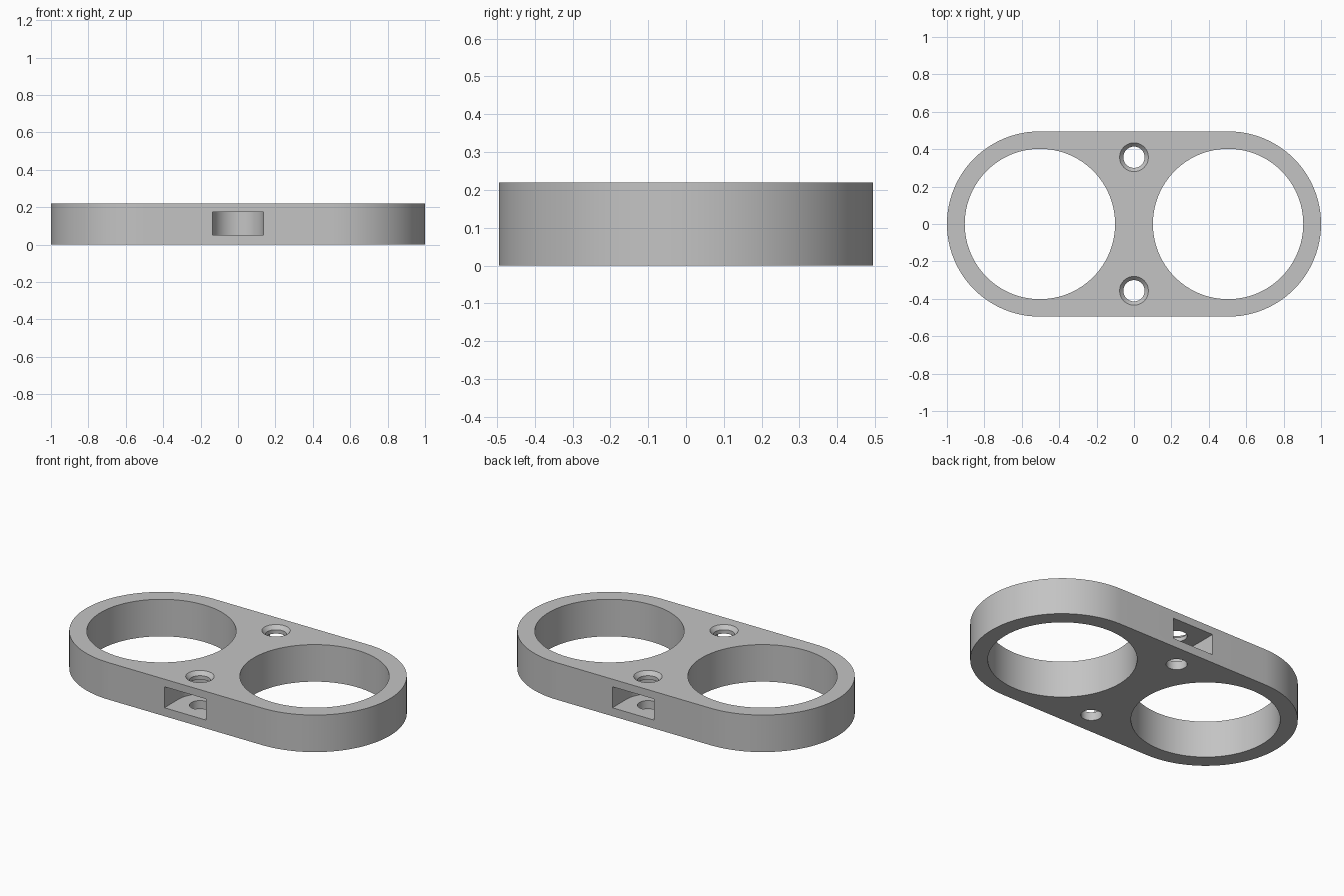
import bpy, bmesh, math

cube = bpy.data.objects.get("Cube")
if cube:
    bpy.data.objects.remove(cube, do_unlink=True)

HEIGHT = 0.22
END_R = 0.495
END_X = 1 - END_R
RING_R = 0.402
SCREW_Y = 0.357
SCREW_R = 0.057
SINK_R = 0.077
SLOT_R = 0.137

grey = bpy.data.materials.new("plain grey")
grey.use_nodes = True
colour = (0.55, 0.55, 0.55, 1)
grey.diffuse_color = colour
grey.node_tree.nodes["Principled BSDF"].inputs["Base Color"].default_value = colour


def arc(cx, cy, r, start, sweep, steps):
    """Points along an arc, angles in degrees."""
    return [(cx + r * math.cos(math.radians(start + sweep * i / steps)),
             cy + r * math.sin(math.radians(start + sweep * i / steps)))
            for i in range(steps + 1)]


def loft(name, sections):
    """Closed solid through (z, outline) sections with equal point counts."""
    bm = bmesh.new()
    rings = [[bm.verts.new((x, y, z)) for x, y in pts] for z, pts in sections]
    n = len(rings[0])
    for low, high in zip(rings, rings[1:]):
        for i in range(n):
            j = (i + 1) % n
            bm.faces.new((low[i], low[j], high[j], high[i]))
    bm.faces.new(rings[0][::-1])
    bm.faces.new(rings[-1])
    bmesh.ops.recalc_face_normals(bm, faces=bm.faces)
    mesh = bpy.data.meshes.new(name)
    bm.to_mesh(mesh)
    bm.free()
    mesh.materials.append(grey)
    obj = bpy.data.objects.new(name, mesh)
    bpy.context.collection.objects.link(obj)
    return obj


def circle(cx, cy, r, steps):
    return arc(cx, cy, r, 0, 360, steps)[:-1]


# Rounded plate
outline = arc(END_X, 0, END_R, -90, 180, 48) + arc(-END_X, 0, END_R, 90, 180, 48)
plate = loft("double_ring_plate", [(0, outline), (HEIGHT, outline)])

cutters = []
for side in (-1, 1):
    # Large ring opening
    ring = circle(side * 0.503, 0, RING_R, 96)
    cutters.append(loft("ring_cutter", [(-0.1, ring), (HEIGHT + 0.1, ring)]))

    # Round-ended slot entering from the long edge
    y = side * SCREW_Y
    slot = arc(0, y, SLOT_R, 0, -180 * side, 32)
    slot += [(-SLOT_R, side * 0.6), (SLOT_R, side * 0.6)]
    cutters.append(loft("slot_cutter", [(0.05, slot), (0.175, slot)]))

    # Countersunk screw hole
    narrow = circle(0, y, SCREW_R, 40)
    wide = circle(0, y, SINK_R, 40)
    cutters.append(loft("screw_cutter", [
        (-0.1, narrow), (HEIGHT - 0.022, narrow),
        (HEIGHT, wide), (HEIGHT + 0.1, wide)]))

for cutter in cutters:
    cutter.hide_render = True
    mod = plate.modifiers.new(cutter.name, "BOOLEAN")
    mod.operation = "DIFFERENCE"
    mod.solver = "EXACT"
    mod.object = cutter

# Bake the cuts and drop the cutters
graph = bpy.context.evaluated_depsgraph_get()
result = bpy.data.meshes.new_from_object(plate.evaluated_get(graph))
plate.modifiers.clear()
plate.data = result
for cutter in cutters:
    bpy.data.objects.remove(cutter, do_unlink=True)

# Smooth curved walls, sharp rims
result.shade_smooth()
result.set_sharp_from_angle(angle=math.radians(25))
